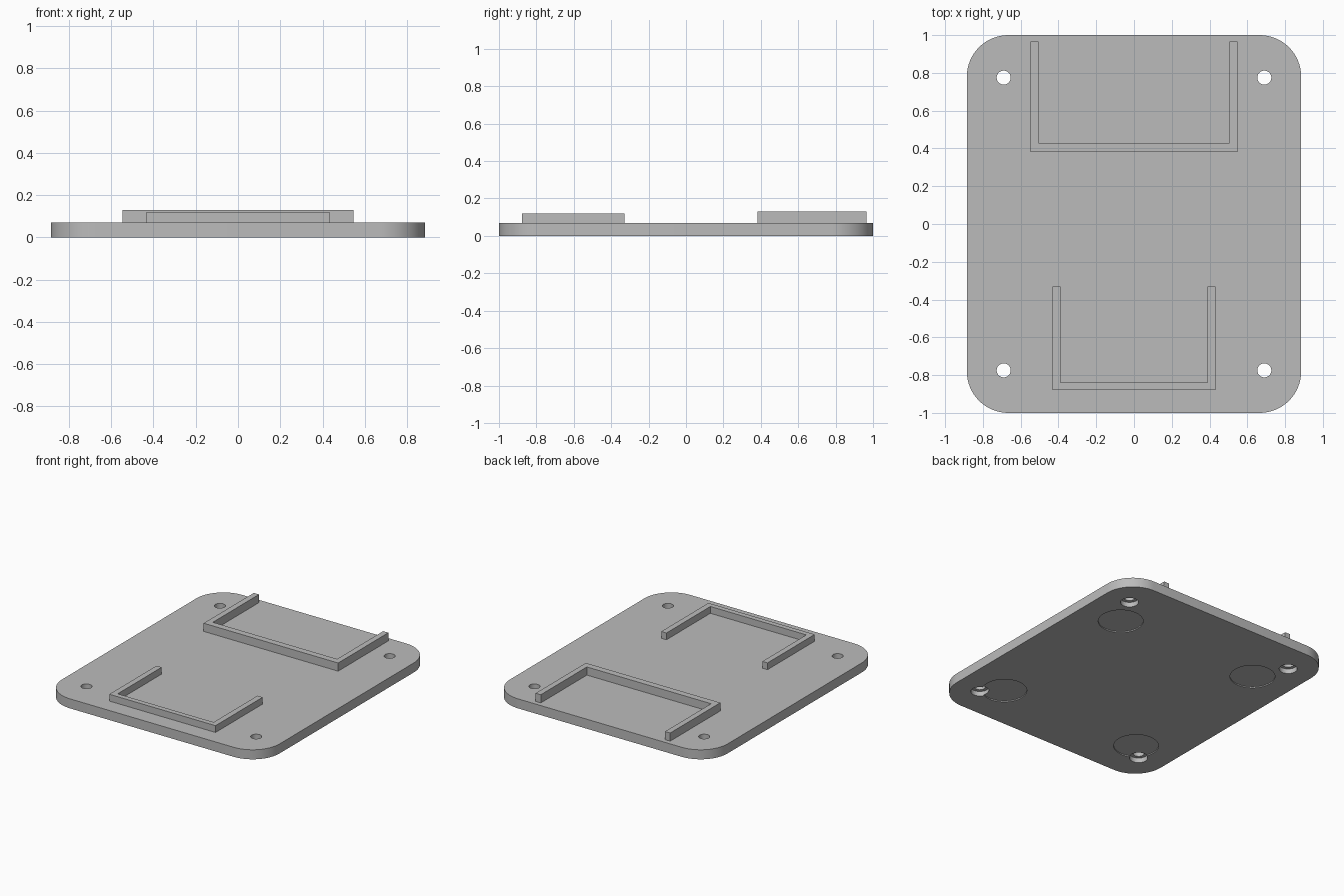
import bpy
import bmesh
import math

cube = bpy.data.objects.get("Cube")
if cube:
    bpy.data.objects.remove(cube, do_unlink=True)

grey = bpy.data.materials.new("plain grey")
grey.use_nodes = True
COLOUR = (0.5, 0.5, 0.5, 1)
grey.diffuse_color = COLOUR
grey.node_tree.nodes["Principled BSDF"].inputs["Base Color"].default_value = COLOUR


def prism(name, outline, bottom, top):
    """Extrude a flat outline (counter-clockwise) from bottom to top."""
    bm = bmesh.new()
    face = bm.faces.new([bm.verts.new((x, y, bottom)) for x, y in outline])
    result = bmesh.ops.extrude_face_region(bm, geom=[face])
    for item in result["geom"]:
        if isinstance(item, bmesh.types.BMVert):
            item.co.z = top
    bmesh.ops.recalc_face_normals(bm, faces=bm.faces)
    mesh = bpy.data.meshes.new(name)
    bm.to_mesh(mesh)
    bm.free()
    mesh.materials.append(grey)
    obj = bpy.data.objects.new(name, mesh)
    bpy.context.collection.objects.link(obj)
    return obj


def arc(cx, cy, radius, start, sweep, steps):
    return [(cx + radius * math.cos(start + sweep * i / steps),
             cy + radius * math.sin(start + sweep * i / steps)) for i in range(steps + 1)]


def cut_round(target, x, y, radius, bottom, top):
    """Cut a round hole or recess, then discard the cutter."""
    outline = arc(x, y, radius, 0, math.tau, 64)[:-1]
    cutter = prism("cutter", outline, bottom, top)
    cutter.hide_render = True
    mod = target.modifiers.new("cut", "BOOLEAN")
    mod.operation = "DIFFERENCE"
    mod.solver = "EXACT"
    mod.object = cutter
    bpy.context.view_layer.objects.active = target
    bpy.ops.object.modifier_apply(modifier=mod.name)
    bpy.data.objects.remove(cutter, do_unlink=True)


def u_bracket(name, half, wall, y_closed, y_open, back, top):
    """U-shaped rail, open towards +y."""
    inner, floor = half - wall, y_closed + back
    outline = [(-half, y_closed), (half, y_closed), (half, y_open), (inner, y_open),
               (inner, floor), (-inner, floor), (-inner, y_open), (-half, y_open)]
    return prism(name, outline, THICK, top)


# Base plate with rounded corners
THICK, HALF_X, HALF_Y, CORNER = 0.07, 0.885, 1.0, 0.22
outline = []
for i, (sx, sy) in enumerate([(1, 1), (-1, 1), (-1, -1), (1, -1)]):
    outline += arc(sx * (HALF_X - CORNER), sy * (HALF_Y - CORNER), CORNER,
                   i * math.pi / 2, math.pi / 2, 16)
plate = prism("base_plate", outline, 0, THICK)

# Counterbored screw holes and shallow foot recesses underneath
for sx in (-1, 1):
    for sy in (-1, 1):
        cut_round(plate, sx * 0.573, sy * 0.603 - 0.058, 0.15, -0.05, 0.008)
        cut_round(plate, sx * 0.69, sy * 0.775, 0.06, -0.06, 0.035)
        cut_round(plate, sx * 0.69, sy * 0.775, 0.037, -0.07, 0.2)

bpy.ops.object.select_all(action="DESELECT")
plate.select_set(True)
bpy.context.view_layer.objects.active = plate
bpy.ops.object.shade_smooth_by_angle(angle=math.radians(30))

# Raised locating rails
u_bracket("back_rail", 0.547, 0.042, 0.382, 0.965, 0.048, 0.13)
u_bracket("front_rail", 0.432, 0.042, -0.878, -0.33, 0.038, 0.12)
